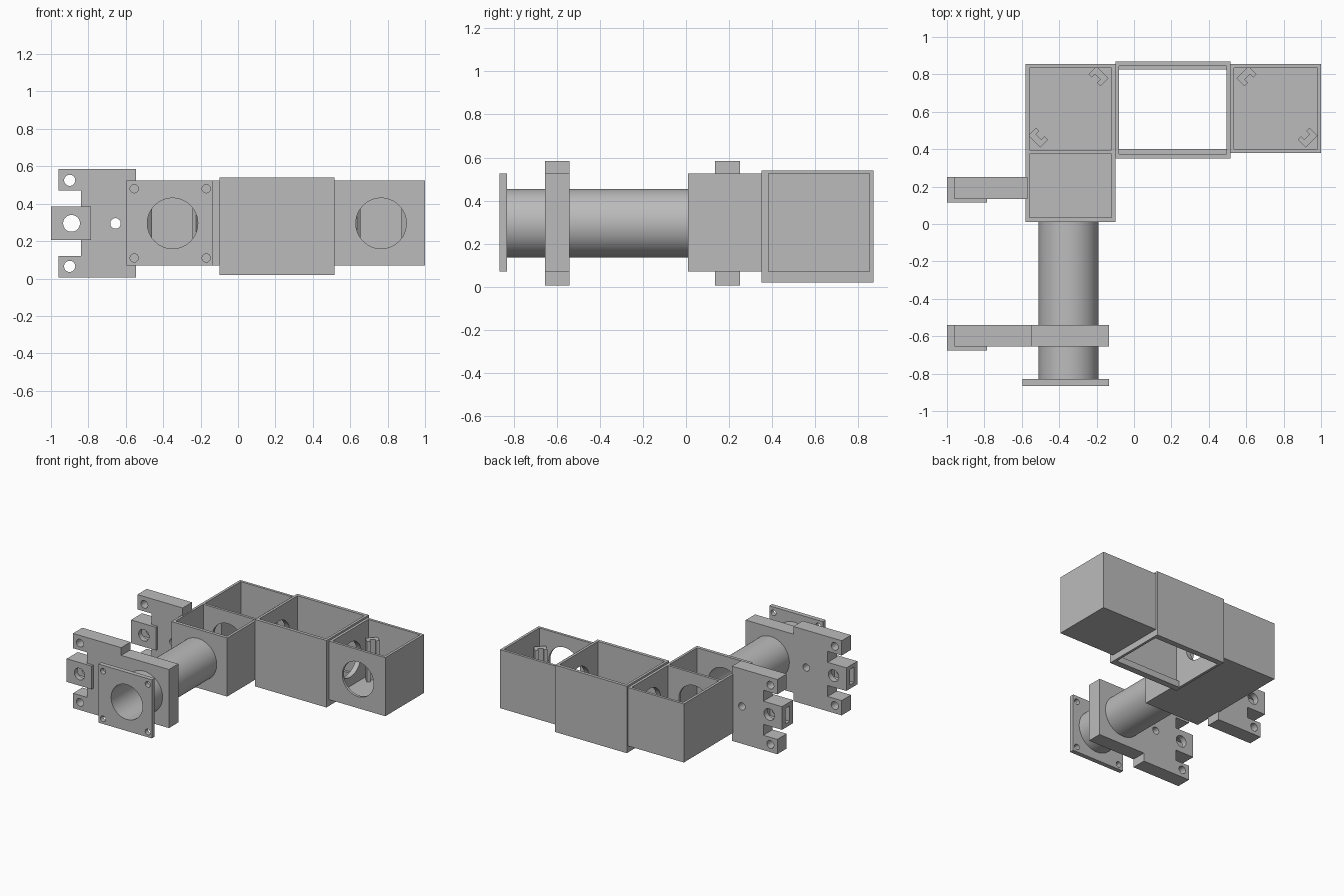
import bpy, bmesh, math
from mathutils import Matrix, Vector

old = bpy.data.objects.get("Cube")
if old:
    bpy.data.objects.remove(old, do_unlink=True)

grey = bpy.data.materials.new("plain grey")
grey.use_nodes = True
grey.diffuse_color = (0.5, 0.5, 0.5, 1)
grey.node_tree.nodes["Principled BSDF"].inputs["Base Color"].default_value = (0.5, 0.5, 0.5, 1)


def finish(name, bm):
    bmesh.ops.recalc_face_normals(bm, faces=bm.faces[:])
    mesh = bpy.data.meshes.new(name)
    bm.to_mesh(mesh)
    bm.free()
    mesh.materials.append(grey)
    obj = bpy.data.objects.new(name, mesh)
    bpy.context.scene.collection.objects.link(obj)
    return obj


def box(name, x, y, z):
    bm = bmesh.new()
    bmesh.ops.create_cube(bm, size=1)
    for v in bm.verts:
        v.co = [(a + b) / 2 + c * (b - a) for (a, b), c in zip((x, y, z), v.co)]
    return finish(name, bm)


def rod(name, centre, radius, length, axis="Y", sides=64):
    bm = bmesh.new()
    turn = Matrix.Rotation(math.pi / 2, 4, "X" if axis == "Y" else "Y")
    bmesh.ops.create_cone(bm, cap_ends=True, segments=sides, radius1=radius, radius2=radius,
                          depth=length, matrix=Matrix.Translation(centre) @ turn)
    return finish(name, bm)


def prism(name, points, depth, matrix=Matrix()):
    """Extrude a flat outline along its own z, then place it."""
    bm = bmesh.new()
    face = bm.faces.new([bm.verts.new((u, v, 0)) for u, v in points])
    top = bmesh.ops.extrude_face_region(bm, geom=[face])["geom"]
    bmesh.ops.translate(bm, vec=(0, 0, depth),
                        verts=[g for g in top if isinstance(g, bmesh.types.BMVert)])
    bm.transform(matrix)
    return finish(name, bm)


def combine(obj, others, operation="DIFFERENCE"):
    bpy.context.view_layer.objects.active = obj
    for other in others:
        other.hide_render = True
        mod = obj.modifiers.new("cut", "BOOLEAN")
        mod.operation, mod.solver, mod.object = operation, "EXACT", other
        bpy.ops.object.modifier_apply(modifier=mod.name)
        bpy.data.objects.remove(other, do_unlink=True)
    return obj


def smooth(obj):
    bpy.ops.object.select_all(action="DESELECT")
    obj.select_set(True)
    bpy.context.view_layer.objects.active = obj
    bpy.ops.object.shade_smooth_by_angle(angle=math.radians(30))


BORE, MID, TUBE_X = 0.135, 0.295, -0.35
BOX_Z, POCKET_Z = (0.07, 0.525), (0.09, 0.7)
CROSS_Y = 0.615
parts = []

# Two-chamber open box behind the tube
parts.append(combine(box("double_box", (-0.58, -0.10), (0.01, 0.855), BOX_Z), [
    box("pocket", (-0.56, -0.12), (0.035, 0.375), POCKET_Z),
    box("pocket", (-0.56, -0.12), (0.395, 0.835), POCKET_Z),
    rod("bore", (TUBE_X, 0.2, MID), BORE, 0.46),
    rod("bore", (-0.12, CROSS_Y, MID), BORE, 0.2, "X"),
]))

# Open box at the far end
parts.append(combine(box("end_box", (0.515, 1.0), (0.38, 0.855), BOX_Z), [
    box("pocket", (0.535, 0.98), (0.40, 0.835), POCKET_Z),
    rod("bore", (0.765, 0.38, MID), BORE, 0.2),
    rod("bore", (0.53, CROSS_Y, MID), BORE, 0.2, "X"),
]))

# Bottomless sleeve joining the boxes, with a ledge at its foot
parts.append(combine(box("sleeve", (-0.10, 0.515), (0.35, 0.87), (0.02, 0.54)), [
    box("pocket", (-0.08, 0.495), (0.375, 0.845), (0.07, 0.7)),
    box("pocket", (-0.08, 0.495), (0.40, 0.825), (-0.1, 0.2)),
    rod("bore", (0.2, CROSS_Y, MID), BORE, 0.9, "X"),
]))

# Slotted mirror holders in opposite corners of both boxes
clip = [(-0.03, -0.045), (0.03, -0.045), (0.03, -0.02), (0.005, -0.02),
        (0.005, 0.02), (0.03, 0.02), (0.03, 0.045), (-0.03, 0.045)]
for label, x, y, angle in (("inner_upper", -0.19, 0.79, 225), ("inner_lower", -0.513, 0.462, 45),
                           ("outer_upper", 0.602, 0.79, 315), ("outer_lower", 0.928, 0.462, 135)):
    place = Matrix.Translation((x, y, 0.085)) @ Matrix.Rotation(math.radians(angle), 4, "Z")
    prism(label + "_mirror_clip", clip, 0.32, place)

# Tube and its square front flange
parts.append(combine(rod("tube", (TUBE_X, -0.41, MID), 0.16, 0.84),
                     [rod("bore", (TUBE_X, -0.41, MID), BORE, 1)]))
screws = [rod("screw_hole", (x, -0.85, z), 0.022, 0.2, sides=32)
          for x in (-0.555, -0.17) for z in (0.11, 0.48)]
parts.append(combine(box("front_flange", (-0.595, -0.135), (-0.865, -0.83), BOX_Z),
                     screws + [rod("bore", (TUBE_X, -0.85, MID), BORE, 0.2)]))


def bracket(name, y, right):
    """Forked mounting plate with a thicker nut block in the middle."""
    half = [(right, 0.29), (-0.84, 0.29), (-0.84, 0.175), (-0.96, 0.175),
            (-0.96, 0.09 + 0.085)]
    half = [(right, 0.29), (-0.96, 0.29), (-0.96, 0.175), (-0.84, 0.175)]
    outline = half + [(u, -v) for u, v in reversed(half)]
    stand = Matrix.Translation((0, y + 0.115, MID)) @ Matrix.Rotation(math.pi / 2, 4, "X")
    plate = prism(name, outline, 0.115, stand)
    combine(plate, [box("nut_block", (-1.0, -0.785), (y - 0.02, y + 0.115),
                        (MID - 0.09, MID + 0.09))], "UNION")
    holes = [(-0.9, MID + 0.23, 0.03), (-0.9, MID - 0.23, 0.03),
             (-0.89, MID, 0.045), (-0.655, MID, 0.028)]
    cutters = [rod("hole", (x, y, z), r, 0.5, sides=32) for x, z, r in holes]
    cutters.append(box("nut_slot", (-1.1, -0.83), (y + 0.02, y + 0.07),
                       (MID - 0.06, MID + 0.06)))
    return combine(plate, cutters)


# Front bracket carries a wide collar around the tube; the rear one meets the box
front = bracket("front_bracket", -0.655, -0.545)
combine(front, [box("collar", (-0.56, -0.135), (-0.655, -0.54), BOX_Z)], "UNION")
combine(front, [rod("bore", (TUBE_X, -0.6, MID), 0.155, 0.5)])
rear = bracket("rear_bracket", 0.135, -0.57)

for part in parts + [front, rear]:
    smooth(part)
